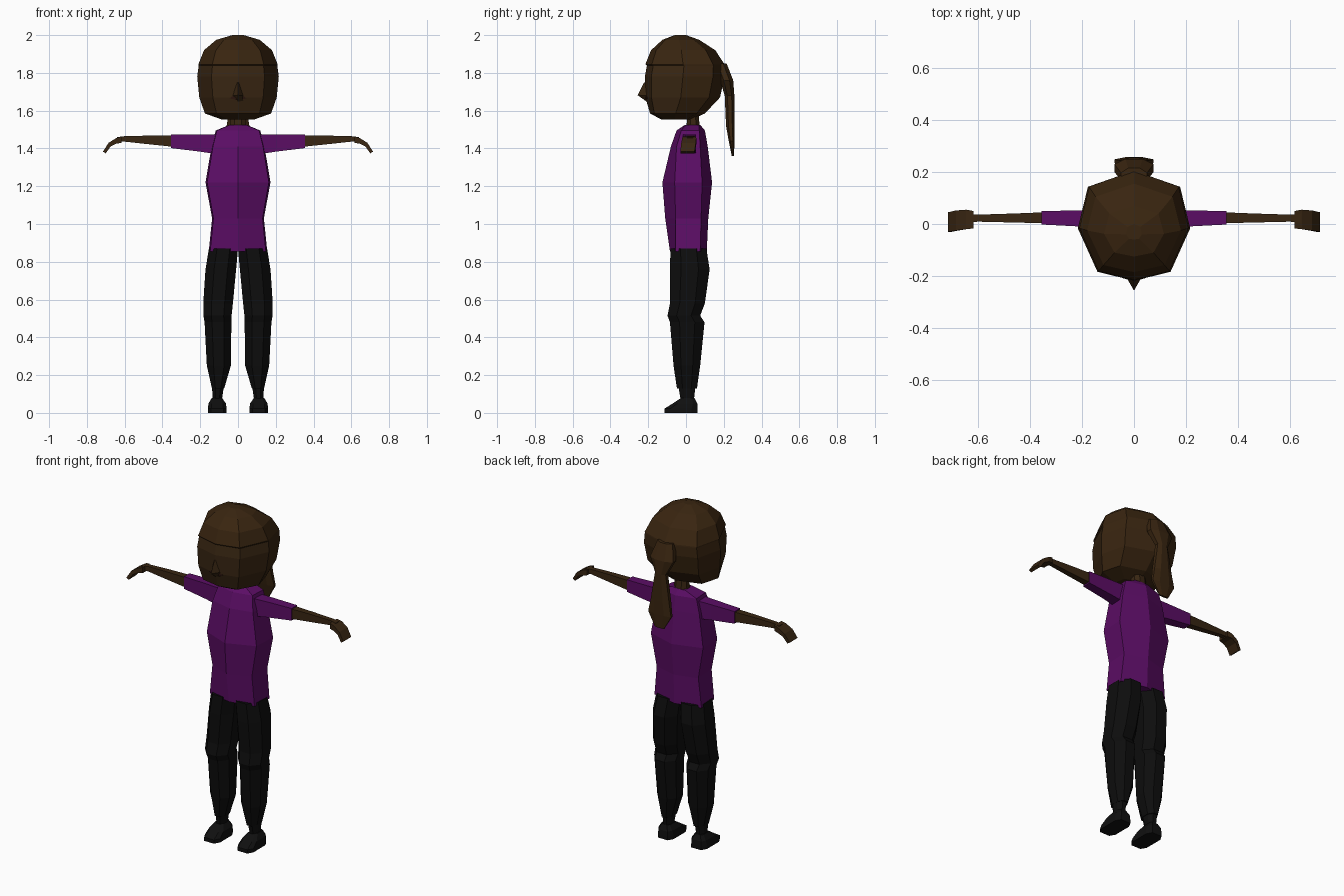
import bpy, bmesh


def material(name, rgb):
    m = bpy.data.materials.new(name)
    m.diffuse_color = (*rgb, 1)
    return m


HAIR = material("hair_brown", (0.040, 0.018, 0.005))
SKIN = material("skin_brown", (0.040, 0.019, 0.006))
LIPS = material("lip_brown", (0.022, 0.007, 0.004))
PURPLE = material("shirt_purple", (0.105, 0.004, 0.130))
BLACK = material("trouser_black", (0.004, 0.004, 0.004))
SHOE = material("shoe_black", (0.005, 0.005, 0.005))


def loft(name, rings, *mats, rule=None, mirror=False):
    """Skin a list of equal-length rings, cap both ends, optionally mirror in x."""
    bm = bmesh.new()
    loops = [[bm.verts.new(p) for p in ring] for ring in rings]
    n = len(loops[0])
    for a, b in zip(loops, loops[1:]):
        for i in range(n):
            j = (i + 1) % n
            bm.faces.new((a[i], a[j], b[j], b[i]))
    bm.faces.new(loops[0])
    bm.faces.new(loops[-1])
    bmesh.ops.recalc_face_normals(bm, faces=bm.faces)
    if rule:
        for f in bm.faces:
            f.material_index = rule(f.calc_center_median())
    me = bpy.data.meshes.new(name)
    bm.to_mesh(me)
    bm.free()
    for m in mats:
        me.materials.append(m)
    ob = bpy.data.objects.new(name, me)
    bpy.context.collection.objects.link(ob)
    if mirror:
        ob.modifiers.new("mirror", 'MIRROR')
    return ob


def head_ring(z, w, front, back):
    """Eight-sided head section with a flatter face side."""
    mid = (front + back) / 2 - 0.01
    fy, by = mid + (front - mid) * 0.83, mid + (back - mid) * 0.72
    return [(0, front, z), (.65 * w, fy, z), (w, mid, z), (.82 * w, by, z),
            (0, back, z), (-.82 * w, by, z), (-w, mid, z), (-.65 * w, fy, z)]


def oct_ring(z, x0, x1, y0, y1, k=0.28):
    """Box section with cut corners."""
    dx, dy = (x1 - x0) * k, (y1 - y0) * k
    return [(x0 + dx, y0, z), (x1 - dx, y0, z), (x1, y0 + dy, z), (x1, y1 - dy, z),
            (x1 - dx, y1, z), (x0 + dx, y1, z), (x0, y1 - dy, z), (x0, y0 + dy, z)]


def box_x(x, y0, y1, z0, z1):
    """Rectangular section across an arm."""
    return [(x, y0, z0), (x, y1, z0), (x, y1, z1), (x, y0, z1)]


# Head with hair shell and face
head = [(1.553, .085, -.13, .03), (1.585, .175, -.19, .10), (1.67, .205, -.215, .18),
        (1.78, .216, -.218, .205), (1.838, .208, -.207, .205), (1.845, .210, -.215, .204),
        (1.92, .180, -.185, .155), (1.975, .115, -.125, .07), (2.0, .03, -.06, .0)]
loft("head", [head_ring(*s) for s in head], HAIR, SKIN,
     rule=lambda c: int(c.z < 1.84 and c.y < -.08))

# Nose
loft("nose", [[(-.035, -.19, 1.645), (.035, -.19, 1.645), (0, -.205, 1.645)],
              [(-.032, -.20, 1.68), (.032, -.20, 1.68), (0, -.256, 1.682)],
              [(-.014, -.20, 1.75), (.014, -.20, 1.75), (0, -.222, 1.75)]], SKIN)

# Mouth plate following the front crease of the face
loft("mouth", [[(s * .045, -.2075, 1.665), (s * .028, -.2095, 1.678),
                (0, -.2215, 1.673), (0, -.2200, 1.655)] for s in (1,)]
     + [[(.045, -.2045, 1.665), (.028, -.2045, 1.678),
         (0, -.2125, 1.673), (0, -.2110, 1.655)]], LIPS, mirror=True)

# Ponytail: tie at the top, flared lower half, pointed tip
tail = [(1.85, .05, .15, .215), (1.76, .075, .18, .25), (1.68, .035, .205, .256),
        (1.52, .06, .212, .258), (1.44, .075, .226, .257), (1.36, .03, .242, .254)]
loft("ponytail", [oct_ring(z, -w, w, a, b) for z, w, a, b in tail], HAIR)

# Neck
loft("neck", [oct_ring(1.49, -.045, .045, 0, .075), oct_ring(1.60, -.036, .036, .01, .065)], SKIN)

# Shirt body, six-sided with a centre crease front and back
shirt = [(.855, .155, -.085, .11, -.055, .075), (1.03, .137, -.11, .118, -.055, .08),
         (1.22, .172, -.125, .138, -.06, .085), (1.41, .140, -.08, .115, -.05, .075),
         (1.495, .118, -.05, .10, -.025, .07), (1.525, .045, -.005, .075, 0, .07)]
loft("shirt", [[(0, f, z), (.95 * w, sf, z), (w, sb, z), (0, b, z),
                (-w, sb, z), (-.95 * w, sf, z)] for z, w, f, b, sf, sb in shirt], PURPLE)

# Sleeves, forearms and bent flat hands
loft("sleeves", [box_x(.08, -.02, .055, 1.365, 1.475), box_x(.20, -.01, .052, 1.383, 1.475),
                 box_x(.355, -.002, .05, 1.402, 1.474)], PURPLE, mirror=True)
loft("forearms", [box_x(.345, .003, .045, 1.409, 1.468), box_x(.47, .006, .04, 1.422, 1.468),
                  box_x(.60, .009, .036, 1.436, 1.465), box_x(.64, .005, .038, 1.435, 1.46)],
     SKIN, mirror=True)
loft("hands", [box_x(.617, -.017, .05, 1.430, 1.463), box_x(.645, -.02, .055, 1.425, 1.455),
               [(.675, -.025, 1.410), (.675, .052, 1.410), (.685, .052, 1.430), (.685, -.025, 1.430)],
               [(.700, -.03, 1.374), (.700, .045, 1.374), (.715, .045, 1.383), (.715, -.03, 1.383)]],
     SKIN, mirror=True)

# Trouser legs with a knee crease, tapering to the ankle
legs = [(.87, .0, .154, -.082, .108), (.76, .010, .172, -.085, .125), (.58, .027, .184, -.085, .100),
        (.515, .034, .183, -.098, .075), (.48, .035, .177, -.085, .098), (.25, .038, .165, -.066, .075),
        (.13, .073, .138, -.048, .058)]
loft("trouser_legs", [oct_ring(*s) for s in legs], BLACK, mirror=True)

# Ankles and wedge shoes
loft("ankles", [oct_ring(.14, .075, .138, -.04, .05), oct_ring(.05, .088, .132, -.025, .04)],
     BLACK, mirror=True)
shoes = [(0, .06, .16, -.115, .062), (.022, .06, .16, -.115, .062),
         (.05, .064, .156, -.07, .060), (.08, .085, .138, -.025, .045)]
loft("shoes", [oct_ring(*s, k=.18) for s in shoes], SHOE, mirror=True)
